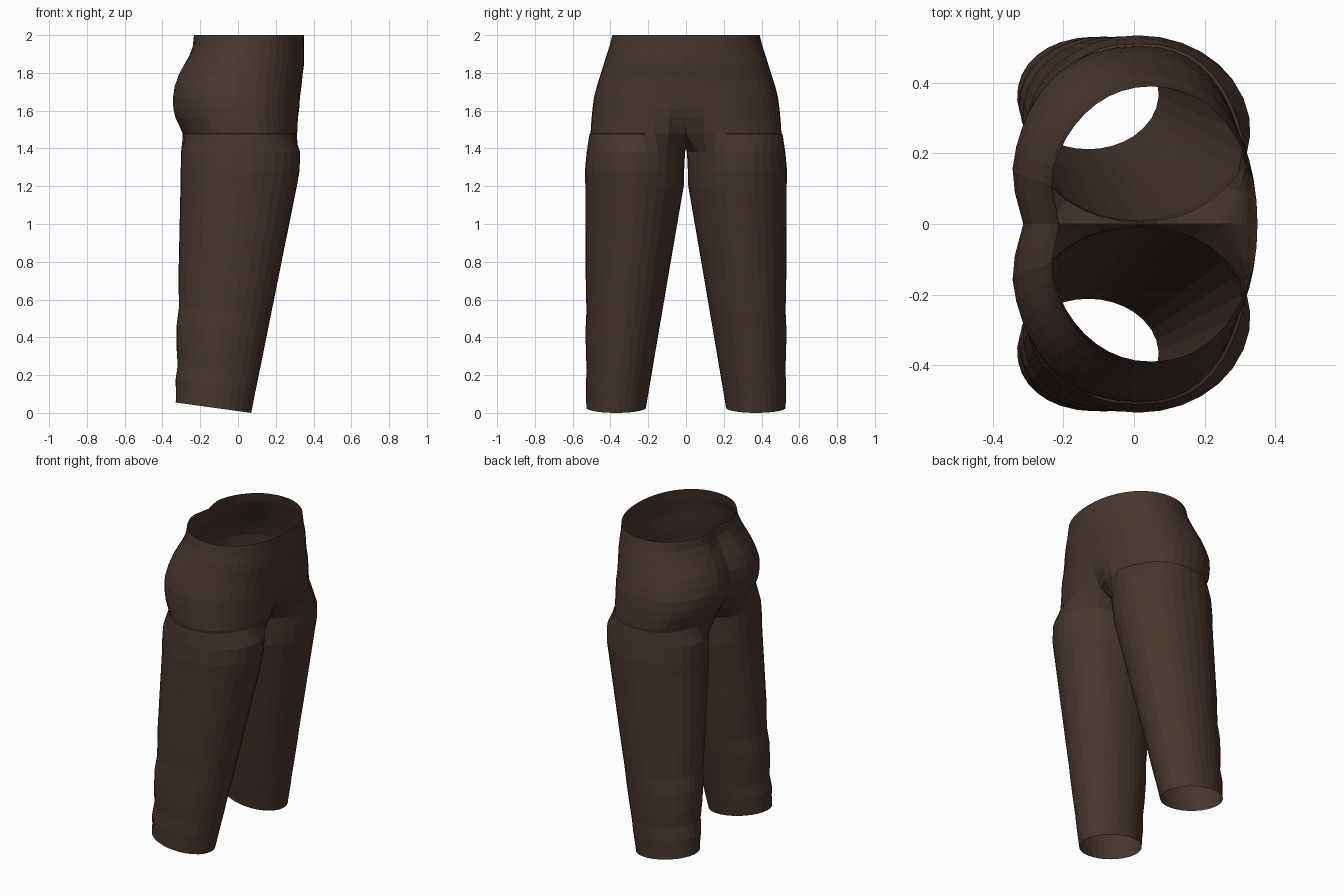
import bpy, bmesh
from math import sin, cos, pi, exp, radians, copysign

cube = bpy.data.objects.get("Cube")
if cube:
    bpy.data.objects.remove(cube, do_unlink=True)

brown = bpy.data.materials.new("dark brown cloth")
brown.use_nodes = True
colour = (0.060, 0.037, 0.028, 1)
brown.diffuse_color = colour
shader = brown.node_tree.nodes["Principled BSDF"]
shader.inputs["Base Color"].default_value = colour
shader.inputs["Roughness"].default_value = 0.9

OUTER, INNER = 24, 8      # steps round the outside of a leg, and along the crotch seam
CROTCH_Z = 1.48


def loft(name, rings, closed):
    """Skin a list of rings into an open cloth shell, mirrored across y = 0."""
    bm = bmesh.new()
    rows = [[bm.verts.new(p) for p in ring] for ring in rings]
    count = len(rows[0])
    for low, high in zip(rows, rows[1:]):
        for i in range(count if closed else count - 1):
            j = (i + 1) % count
            bm.faces.new((low[i], low[j], high[j], high[i]))
    mesh = bpy.data.meshes.new(name)
    bm.to_mesh(mesh)
    bm.free()
    mesh.materials.append(brown)
    obj = bpy.data.objects.new(name, mesh)
    bpy.context.collection.objects.link(obj)
    mirror = obj.modifiers.new("other side", 'MIRROR')
    mirror.use_axis = (False, True, False)
    mirror.use_clip = True
    mirror.merge_threshold = 0.0005
    return obj


def power(v, n):
    return copysign(abs(v) ** (2 / n), v)


def pelvis_ring(z, back, front, width, square, back_dent, front_dent):
    """Half of a waist or hip outline, centre front to centre back."""
    ring = []
    cx, rx = (front + back) / 2, (front - back) / 2
    for i in range(OUTER + 1):
        t = pi * i / OUTER
        y = 0 if i in (0, OUTER) else width * power(sin(t), square)
        x = cx + rx * power(cos(t), square)
        dent = exp(-(y / 0.09) ** 2)
        x += back_dent * dent if x < cx else -front_dent * dent
        ring.append((x, y, z))
    return ring


def leg_ring(z, back, front, inner, outer, tilt=0.0):
    """Elliptical leg outline, starting at the front end of the crotch seam."""
    ring = []
    cx, rx = (front + back) / 2, (front - back) / 2
    cy, ry = (outer + inner) / 2, (outer - inner) / 2
    for i in range(OUTER + INNER):
        if i <= OUTER:
            a = radians(-50 + 280 * i / OUTER)
        else:
            a = radians(230 + 80 * (i - OUTER) / INNER)
        x = cx + rx * cos(a)
        ring.append((x, cy + ry * sin(a), z + tilt * (front - x)))
    return ring


# Pelvis: hips, seat and waist, from the crotch line up
hips = [
    (CROTCH_Z, -0.305, 0.325, 0.505, 2.4, 0.06, 0.07),
    (1.52, -0.322, 0.326, 0.503, 2.4, 0.055, 0.045),
    (1.56, -0.342, 0.328, 0.500, 2.4, 0.05, 0.025),
    (1.61, -0.354, 0.330, 0.495, 2.4, 0.045, 0.01),
    (1.67, -0.356, 0.332, 0.487, 2.4, 0.042, 0.004),
    (1.73, -0.348, 0.336, 0.472, 2.3, 0.04, 0),
    (1.79, -0.328, 0.342, 0.453, 2.25, 0.04, 0),
    (1.84, -0.302, 0.349, 0.437, 2.2, 0.04, 0),
    (1.89, -0.275, 0.350, 0.422, 2.15, 0.04, 0),
    (1.94, -0.258, 0.350, 0.405, 2.1, 0.04, 0),
    (2.00, -0.252, 0.350, 0.390, 2.1, 0.04, 0),
]
loft("pelvis", [pelvis_ring(*h) for h in hips], closed=False)

# Legs: tapered tubes with a sloping hem and a few soft folds behind the calf
rings = []
folds = {0.12: 0.004, 0.2: -0.006, 0.3: 0.002, 0.42: 0.004, 0.52: -0.006}
for z in (0, 0.06, 0.12, 0.2, 0.3, 0.42, 0.52, 0.7, 0.95, 1.2):
    s = z / 1.2
    fold = folds.get(z, 0)
    rings.append(leg_ring(z, -0.33 + 0.025 * s - fold, 0.07 + 0.242 * s,
                          0.212 - 0.2 * s, 0.528 + 0.005 * s + fold / 2,
                          0.1375 * (1 - s)))
rings.append(leg_ring(1.28, -0.304, 0.326, 0.010, 0.535))
rings.append(leg_ring(1.38, -0.302, 0.330, 0.005, 0.526))

# Top of the leg follows the pelvis edge outside and the sagging seam inside
edge = pelvis_ring(*hips[0])
(front_x, _, _), (back_x, _, _) = edge[0], edge[-1]
seam = []
for i in range(1, INNER):
    k = i / INNER
    seam.append((back_x + (front_x - back_x) * k, 0, CROTCH_Z - 0.08 * sin(pi * k) ** 0.7))
# Slight overlap ledge where the thigh cloth tucks under the hip cloth
ledge = []
for x, y, z in edge:
    grow = 0.006 if y > 0.2 else 0
    ledge.append((x + copysign(grow, x), y + grow, z - grow / 2))
rings.append(ledge + seam)
rings.append(edge + seam)
loft("trouser_legs", rings, closed=True)
